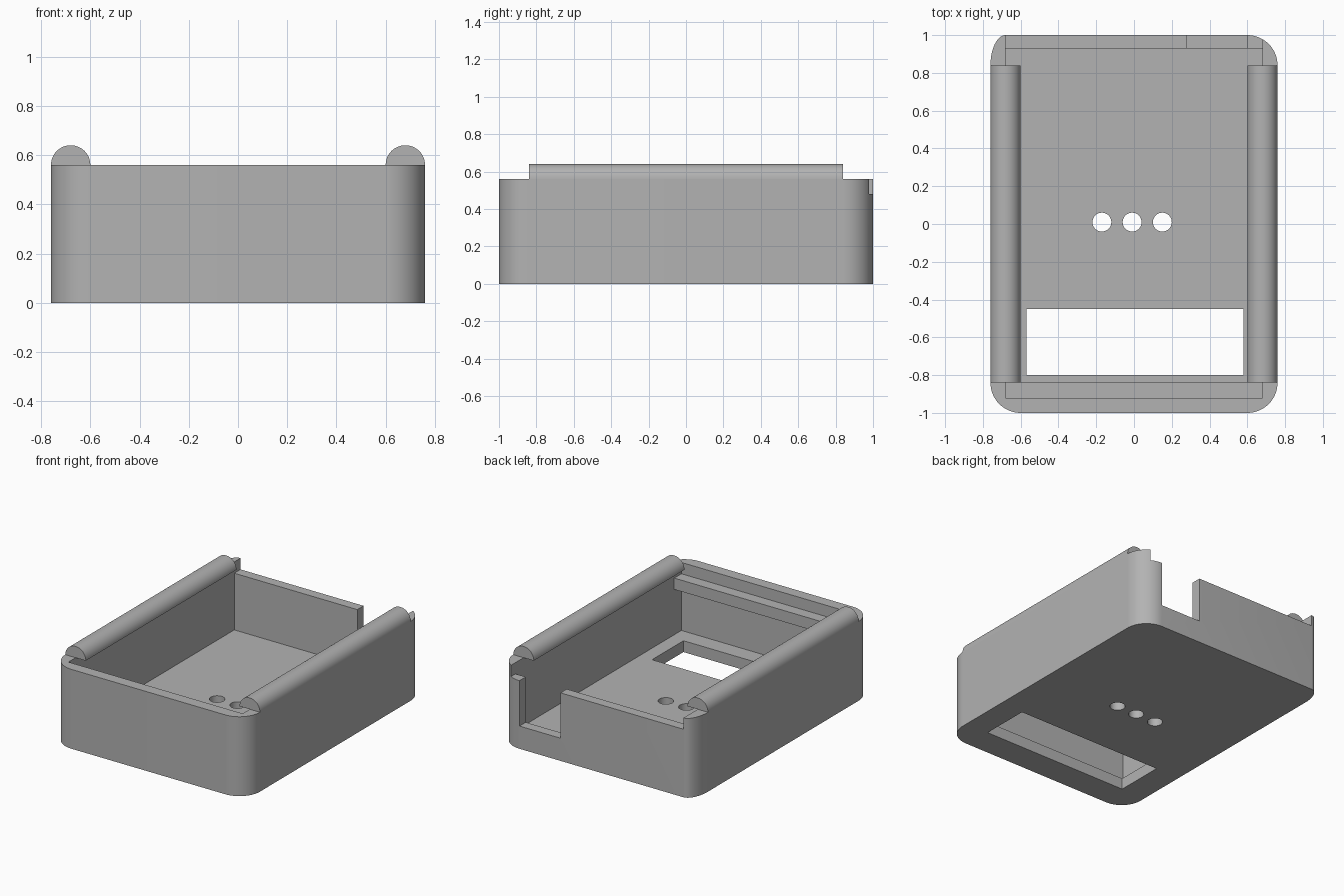
import bpy, bmesh, math

cube = bpy.data.objects.get("Cube")
if cube:
    bpy.data.objects.remove(cube, do_unlink=True)

W, L, H = 0.76, 1.0, 0.56      # half width, half length, wall height
WALL, R = 0.08, 0.16           # wall thickness, corner radius
INNER = W - WALL
LEDGE = H - WALL               # height of the lid slot

grey = bpy.data.materials.new("plain_grey")
grey.use_nodes = True
grey.diffuse_color = (0.45, 0.45, 0.45, 1)
grey.node_tree.nodes["Principled BSDF"].inputs["Base Color"].default_value = (0.45, 0.45, 0.45, 1)


def prism(name, outline, depth, axis="z", start=0.0):
    """Extrude a closed outline along z, or an x-z outline along y."""
    bm = bmesh.new()
    place = (lambda a, b: (a, b, start)) if axis == "z" else (lambda a, b: (a, start, b))
    face = bm.faces.new([bm.verts.new(place(a, b)) for a, b in outline])
    geom = bmesh.ops.extrude_face_region(bm, geom=[face])["geom"]
    move = (0, 0, depth) if axis == "z" else (0, depth, 0)
    bmesh.ops.translate(bm, vec=move, verts=[g for g in geom if isinstance(g, bmesh.types.BMVert)])
    bmesh.ops.recalc_face_normals(bm, faces=bm.faces)
    mesh = bpy.data.meshes.new(name)
    bm.to_mesh(mesh)
    bm.free()
    mesh.materials.append(grey)
    obj = bpy.data.objects.new(name, mesh)
    bpy.context.collection.objects.link(obj)
    return obj


def box(name, x0, x1, y0, y1, z0, z1):
    return prism(name, [(x0, y0), (x1, y0), (x1, y1), (x0, y1)], z1 - z0, start=z0)


def arc(cx, cy, rx, ry, a0, a1, n=16):
    angles = [math.radians(a0 + (a1 - a0) * i / n) for i in range(n + 1)]
    return [(cx + rx * math.cos(a), cy + ry * math.sin(a)) for a in angles]


def smooth(obj):
    bpy.ops.object.select_all(action="DESELECT")
    obj.select_set(True)
    bpy.context.view_layer.objects.active = obj
    bpy.ops.object.shade_smooth_by_angle(angle=math.radians(30))


def cut(obj, cutter):
    cutter.hide_render = True
    mod = obj.modifiers.new("cut", "BOOLEAN")
    mod.operation, mod.solver, mod.object = "DIFFERENCE", "EXACT", cutter
    bpy.context.view_layer.objects.active = obj
    bpy.ops.object.modifier_apply(modifier=mod.name)
    bpy.data.objects.remove(cutter, do_unlink=True)


# Tray body: rounded outline, with one tighter corner at the back
outline = (arc(W - R, L - R, R, R, 0, 90) + arc(-INNER, L - R, WALL, R, 90, 180)
           + arc(R - W, R - L, R, R, 180, 270) + arc(W - R, R - L, R, R, 270, 360))
body = prism("tray_body", outline, H)

# Cavity, lid slot through the back wall, cable notch and floor window
cut(body, box("cavity", -INNER, INNER, -0.92, 0.93, WALL, 1))
cut(body, box("lid_slot", -INNER, INNER, 0.9, 1.1, LEDGE, 1))
cut(body, box("cable_notch", 0.28, 0.60, 0.9, 1.1, 0.16, 1))
cut(body, box("floor_window", -0.57, 0.58, -0.80, -0.45, -0.1, 0.2))

# Row of three round holes in the floor
for i in range(3):
    cut(body, prism("floor_hole", arc(-0.17 + 0.16 * i, 0.01, 0.05, 0.05, 0, 350, 35), 0.3, start=-0.1))
smooth(body)

# Shelf bar across the inside of the front wall
box("front_shelf", -INNER, INNER, -0.92, -0.84, LEDGE - WALL, LEDGE)

# Half-round rails along both side walls
for side, name in ((1, "left_rail"), (-1, "right_rail")):
    smooth(prism(name, arc(side * INNER, H, WALL, WALL, 0, 180, 24), 1.68, axis="y", start=-0.84))
